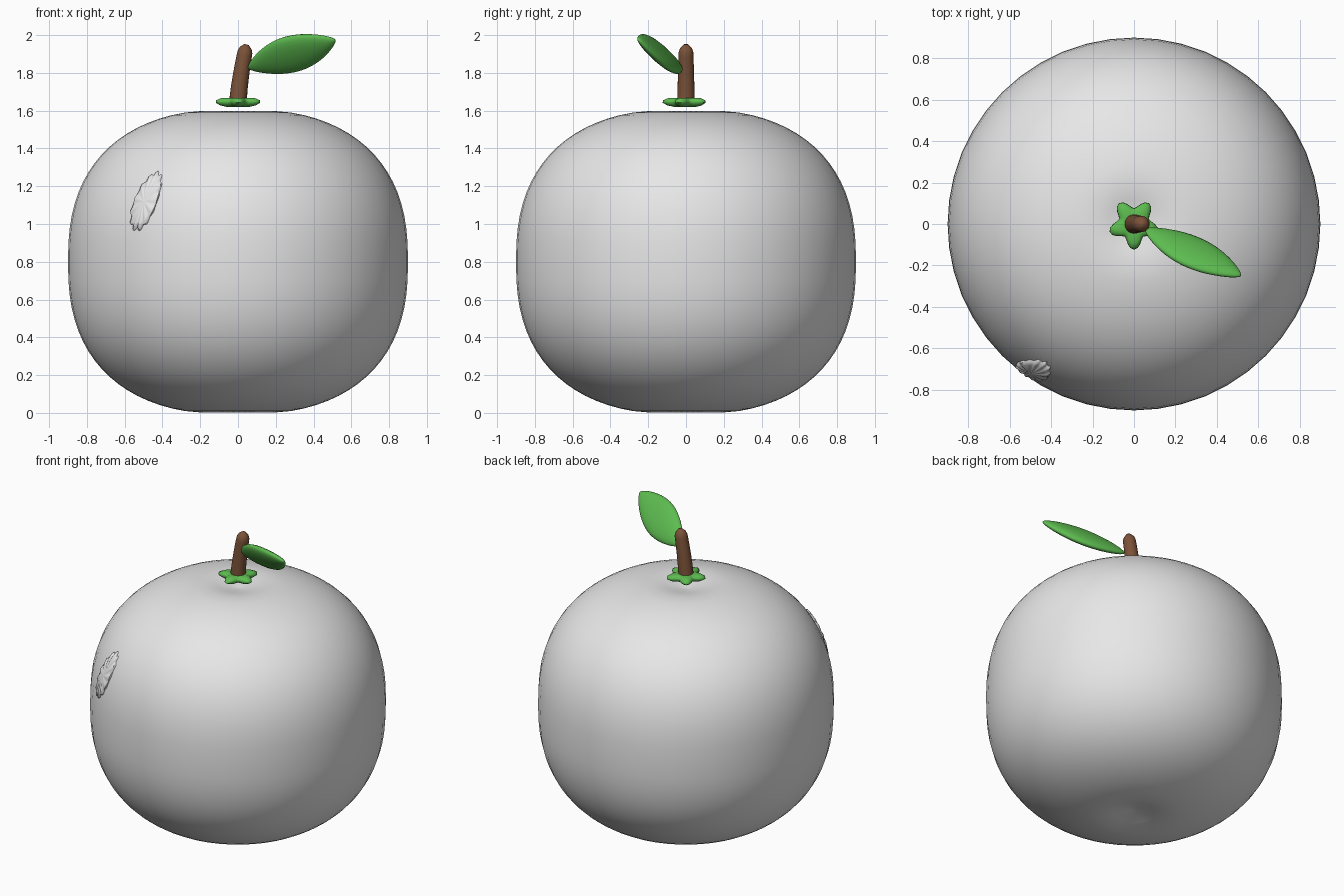
import bpy, bmesh
from math import sin, cos, pi, exp, radians, atan2
from mathutils import Vector

cube = bpy.data.objects.get("Cube")
if cube:
    bpy.data.objects.remove(cube)


def material(name, colour):
    mat = bpy.data.materials.new(name)
    mat.use_nodes = True
    mat.diffuse_color = (*colour, 1)
    mat.node_tree.nodes["Principled BSDF"].inputs["Base Color"].default_value = (*colour, 1)
    return mat


def loft(name, rings, mat, angle=60):
    """Skin a list of point rings, cap both ends and shade smooth."""
    bm = bmesh.new()
    loops = [[bm.verts.new(p) for p in ring] for ring in rings]
    for a, b in zip(loops, loops[1:]):
        for i in range(len(a)):
            j = (i + 1) % len(a)
            bm.faces.new((a[i], a[j], b[j], b[i]))
    bm.faces.new(loops[0][::-1])
    bm.faces.new(loops[-1])
    bmesh.ops.recalc_face_normals(bm, faces=bm.faces)
    mesh = bpy.data.meshes.new(name)
    bm.to_mesh(mesh)
    bm.free()
    mesh.materials.append(mat)
    obj = bpy.data.objects.new(name, mesh)
    bpy.context.collection.objects.link(obj)
    bpy.ops.object.select_all(action="DESELECT")
    obj.select_set(True)
    bpy.context.view_layer.objects.active = obj
    bpy.ops.object.shade_smooth_by_angle(angle=radians(angle))
    return obj


def ellipse(centre, u, v, count):
    return [centre + u * cos(2 * pi * i / count) + v * sin(2 * pi * i / count)
            for i in range(count)]


X, Y, Z = Vector((1, 0, 0)), Vector((0, 1, 0)), Vector((0, 0, 1))
grey = material("pale grey", (0.8, 0.8, 0.8))
green = material("leaf green", (0.11, 0.50, 0.08))
brown = material("stem brown", (0.2, 0.085, 0.04))

# Fruit: squarish round profile with a shallow dimple at each pole
POWER, RADIUS, MID, HALF = 2.45, 0.9, 0.8, 0.81
rings = []
for i in range(41):
    t = pi * (0.003 + 0.994 * i / 40)
    r = RADIUS * sin(t) ** (2 / POWER)
    side = -1 if cos(t) > 0 else 1
    h = HALF * abs(cos(t)) ** (2 / POWER) - 0.05 * exp(-(r / 0.13) ** 2)
    rings.append(ellipse(Z * (MID + side * h), X * r, Y * r, 48))
loft("fruit_body", rings, grey)


# Ragged raised highlight hugging the skin
def skin_point(across, up, lift):
    z = 1.12 + up
    r = RADIUS * (1 - abs((z - MID) / HALF) ** POWER) ** (1 / POWER) + lift
    a = atan2(-0.71, -0.49) + (across + 0.22 * up) / RADIUS
    return Vector((r * cos(a), r * sin(a), z))


rings = []
for size, lift in ((1, -0.012), (0.97, 0.008), (0.75, 0.014), (0.4, 0.016), (0.05, 0.016)):
    ring = []
    for i in range(60):
        t = 2 * pi * i / 60
        rag = size * (1 + 0.07 * sin(13 * t) * abs(sin(t)))
        ridge = 0.004 * size * sin(13 * t)
        ring.append(skin_point(0.078 * rag * cos(t), 0.152 * rag * sin(t), lift + ridge))
    rings.append(ring)
loft("skin_highlight", rings, grey)

# Five-pointed calyx
rings = []
for z, size in ((1.62, 0.5), (1.628, 0.8), (1.642, 1), (1.655, 0.98), (1.667, 0.75), (1.667, 0.4)):
    ring = []
    for i in range(40):
        a = 2 * pi * i / 40
        r = size * (0.1 + 0.024 * cos(5 * (a - radians(54))))
        ring.append(Vector((r * cos(a), r * sin(a), z)))
    rings.append(ring)
loft("calyx", rings, green)

# Stem: leaning, tapered, with a rounded tip
rings = []
for i in range(17):
    t = i / 16
    r = 0.047 - 0.009 * t
    if t > 0.85:
        r *= max(0.1, 1 - ((t - 0.85) / 0.15) ** 2) ** 0.5
    lean = Vector((0.045 * t ** 1.4, 0, 1.64 + 0.31 * t))
    rings.append(ellipse(lean, (X - Z * 0.25 * t) * r, Y * r, 20))
loft("stem", rings, brown)

# Leaf: thick pointed blade, rolled about its long axis
base, tip = Vector((0.055, -0.025, 1.825)), Vector((0.515, -0.25, 1.975))
axis = (tip - base).normalized()
level = Z.cross(axis).normalized()
upright = axis.cross(level)
roll = radians(50)
wide = level * cos(roll) - upright * sin(roll)
thick = level * sin(roll) + upright * cos(roll)
rings = []
for i in range(25):
    t = 0.5 - 0.5 * cos(pi * (0.02 + 0.96 * i / 24))
    w = 0.1 * sin(pi * t) ** 0.8 + 0.015 * sin(pi * t) ** 0.3
    d = 0.035 * sin(pi * t) ** 0.45
    rings.append(ellipse(base.lerp(tip, t), wide * w, thick * d, 20))
loft("leaf", rings, green)
